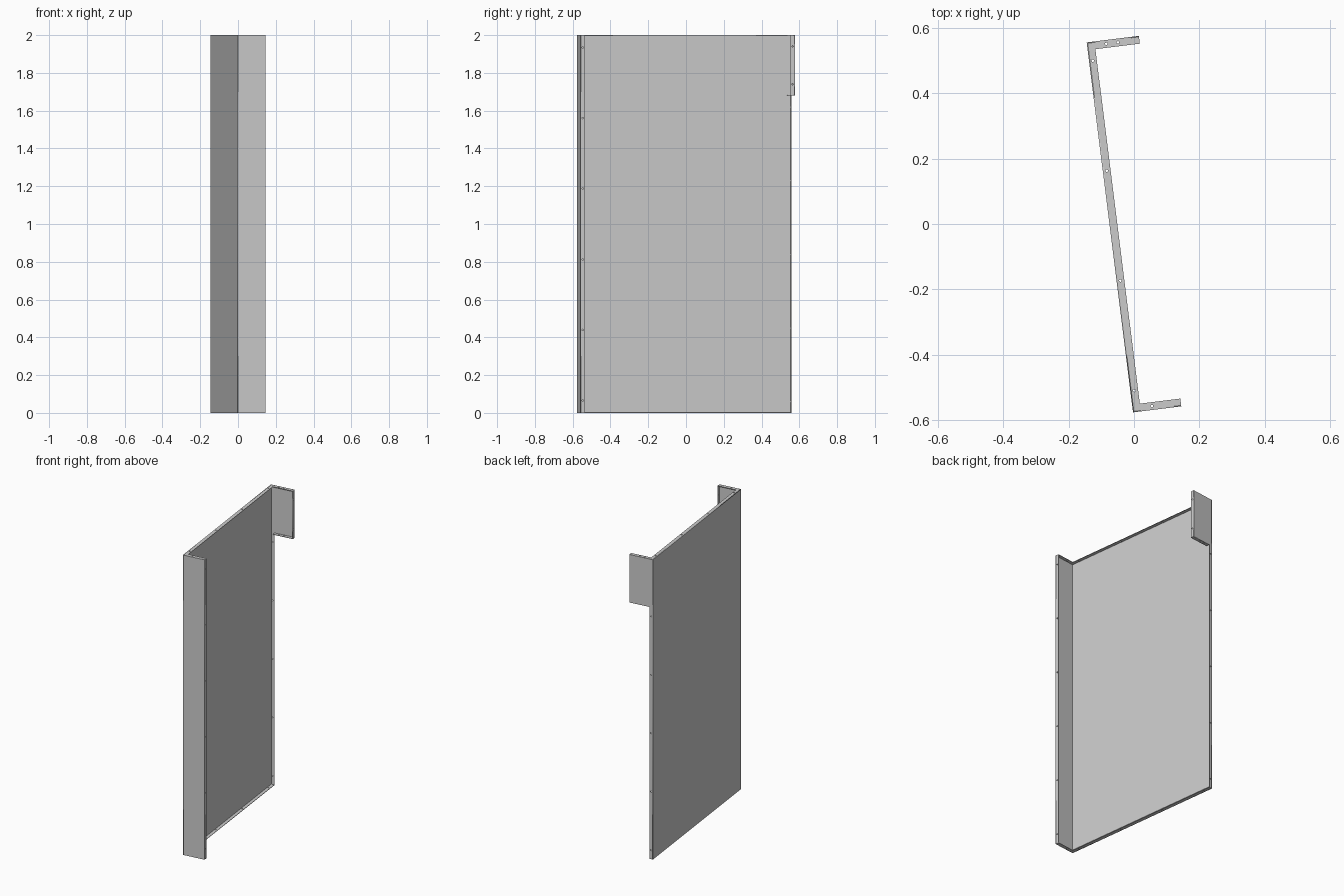
import bpy, math
from mathutils import Matrix, Vector

if "Cube" in bpy.data.objects:
    bpy.data.objects.remove(bpy.data.objects["Cube"])

T = 0.003          # sheet thickness
D = 0.024          # lip width
L = 1.142          # panel width
W = 0.149          # long flange depth
U = 0.161          # short flange depth
H = 2.0            # height
ZS = 1.68          # underside of short flange
R = 0.004          # hole radius
M = Matrix.Translation((-0.003, -0.577, 0)) @ Matrix.Rotation(math.radians(7.14), 4, 'Z')
X, Y, Z = Vector((1, 0, 0)), Vector((0, 1, 0)), Vector((0, 0, 1))


def rect(a0, b0, a1, b1):
    return [(a0, b0), (a1, b0), (a1, b1), (a0, b1)]


def sheet(name, mid, a, b, outline, holes=()):
    """Flat plate in the plane spanned by a and b through mid, with round holes."""
    cu = bpy.data.curves.new(name, 'CURVE')
    cu.dimensions = '2D'
    cu.fill_mode = 'BOTH'
    cu.extrude = T / 2
    loops = [outline]
    for x, y in holes:
        loops.append([(x + R * math.cos(k * math.pi / 6), y + R * math.sin(k * math.pi / 6))
                      for k in range(12)])
    for pts in loops:
        sp = cu.splines.new('POLY')
        sp.points.add(len(pts) - 1)
        for p, (x, y) in zip(sp.points, pts):
            p.co = (x, y, 0, 1)
        sp.use_cyclic_u = True
    ob = bpy.data.objects.new(name, cu)
    bpy.context.collection.objects.link(ob)
    local = Matrix((a, b, a.cross(b))).transposed().to_4x4()
    ob.matrix_world = M @ Matrix.Translation(mid) @ local
    bpy.ops.object.select_all(action='DESELECT')
    ob.select_set(True)
    bpy.context.view_layer.objects.active = ob
    bpy.ops.object.convert(target='MESH')


h = T / 2
c = D / 2
# Large faces
sheet("main_panel", X * h, Y, Z, rect(0, 0, L, H))
sheet("long_flange", Y * h, X, Z, rect(T, 0, W, H))
sheet("short_flange", Y * (L - h), X, Z, rect(T, ZS, U, H))

# Horizontal lips
panel_holes = [(c, 0.066 + 0.3393 * k) for k in range(4)]
long_holes = [(0.06, c)]
short_holes = [(0.059, L - c), (0.095, L - c)]
sheet("top_lip", Z * (H - h), X, Y,
      [(T, T), (W, T), (W, D), (D, D), (D, L - D), (U, L - D), (U, L - T), (T, L - T)],
      panel_holes + long_holes + short_holes)
sheet("bottom_lip", Z * h, X, Y,
      [(T, T), (W, T), (W, D), (D, D), (D, L - T), (T, L - T)],
      panel_holes + long_holes)
sheet("short_flange_bottom_lip", Z * (ZS + h), X, Y,
      rect(D, L - D, U, L - T), short_holes)

# Vertical lips
sheet("long_flange_end_lip", X * (W - h), Y, Z, rect(T, T, D, H - T),
      [(c, 0.065 + 0.374 * k) for k in range(6)])
sheet("short_flange_end_lip", X * (U - h), Y, Z, rect(L - D, ZS + T, L - T, H - T),
      [(L - c, 1.74), (L - c, 1.94)])
sheet("panel_edge_lip", Y * (L - h), X, Z, rect(T, 0, D, ZS),
      [(c, 0.06 + 0.39 * k) for k in range(5)])
